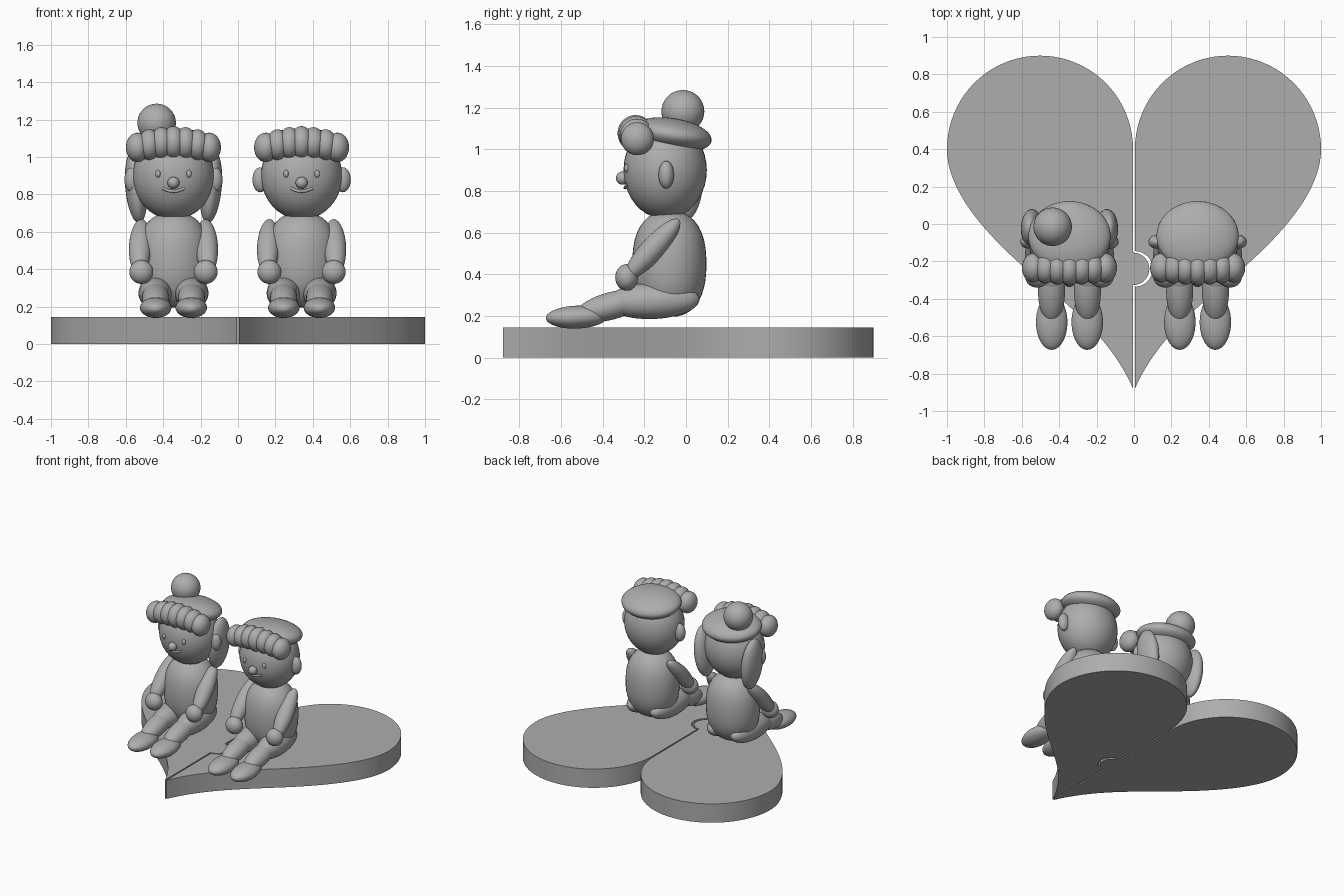
import bpy
import bmesh
from math import sin, cos, pi, radians
from mathutils import Vector
from mathutils.geometry import interpolate_bezier

if "Cube" in bpy.data.objects:
    bpy.data.objects.remove(bpy.data.objects["Cube"], do_unlink=True)

grey = bpy.data.materials.new("plain grey")
grey.use_nodes = True
colour = (0.42, 0.42, 0.42, 1)
grey.diffuse_color = colour
grey.node_tree.nodes["Principled BSDF"].inputs["Base Color"].default_value = colour


def ellipsoid(name, loc, radii, tilt=0, lean=0, segs=40):
    """Smooth ellipsoid; tilt turns it about x, lean about y (degrees)."""
    bpy.ops.mesh.primitive_uv_sphere_add(segments=segs, ring_count=segs // 2, radius=1, location=loc)
    ob = bpy.context.object
    ob.name = name
    ob.scale = radii
    ob.rotation_euler = (radians(tilt), radians(lean), 0)
    ob.data.materials.append(grey)
    bpy.ops.object.shade_smooth()
    return ob


def smile(name, cx):
    """Thin curved tube for the mouth."""
    cu = bpy.data.curves.new(name, "CURVE")
    cu.dimensions = "3D"
    cu.bevel_depth = 0.008
    cu.bevel_resolution = 3
    cu.use_fill_caps = True
    sp = cu.splines.new("POLY")
    n = 12
    sp.points.add(n)
    for i, p in enumerate(sp.points):
        t = 2 * i / n - 1
        p.co = (cx + 0.058 * t, -0.292 + 0.012 * t * t, 0.816 + 0.018 * t * t, 1)
    cu.materials.append(grey)
    bpy.context.collection.objects.link(bpy.data.objects.new(name, cu))


def heart_half(name, side):
    """Half heart slab; the right-hand one has a socket, the other a tab."""
    gap, joint_y = 0.005, -0.24
    bulge, r = (1, 0.095) if side > 0 else (-1, 0.087)
    pts = [(gap, -0.88)]
    for i in range(17):
        a = -pi / 2 + pi * i / 16
        pts.append((gap + bulge * r * cos(a), joint_y + r * sin(a)))
    for i in range(41):
        a = pi - pi * i / 40
        pts.append((0.5025 + 0.4975 * cos(a), 0.4 + 0.5 * sin(a)))
    outer = [(1, 0.4), (1, 0.18), (0.8, -0.05), (0.55, -0.265)]
    lower = [(0.55, -0.265), (0.32, -0.46), (0.12, -0.62), (gap, -0.88)]
    for ctrl in (outer, lower):
        curve = interpolate_bezier(*[Vector((x, y, 0)) for x, y in ctrl], 20)
        pts += [(p.x, p.y) for p in curve[1:]]
    pts.pop()
    bm = bmesh.new()
    face = bm.faces.new([bm.verts.new((side * x, y, 0)) for x, y in pts])
    res = bmesh.ops.extrude_face_region(bm, geom=[face])
    top = [v for v in res["geom"] if isinstance(v, bmesh.types.BMVert)]
    bmesh.ops.translate(bm, verts=top, vec=(0, 0, 0.145))
    bmesh.ops.recalc_face_normals(bm, faces=bm.faces)
    me = bpy.data.meshes.new(name)
    bm.to_mesh(me)
    bm.free()
    me.materials.append(grey)
    ob = bpy.data.objects.new(name, me)
    bpy.context.collection.objects.link(ob)
    bpy.ops.object.select_all(action="DESELECT")
    ob.select_set(True)
    bpy.context.view_layer.objects.active = ob
    bpy.ops.object.shade_smooth_by_angle(angle=radians(30))


def figure(who, cx):
    # Torso: a sphere squared off a little towards its ends
    torso = ellipsoid(who + "_torso", (cx, -0.08, 0.45), (0.195, 0.178, 0.255))
    for v in torso.data.vertices:
        flat = (v.co.x ** 2 + v.co.y ** 2) ** 0.5
        if flat > 0.001:
            k = max(0, 1 - abs(v.co.z) ** 2.4) ** (1 / 2.4) / flat
            v.co.x *= k
            v.co.y *= k

    # Head, nose and mouth
    ellipsoid(who + "_head", (cx, -0.1, 0.9), (0.217, 0.2, 0.235))
    ellipsoid(who + "_nose", (cx, -0.305, 0.862), (0.032, 0.032, 0.032), segs=24)
    smile(who + "_mouth", cx)

    # Cap, lower at the back, with a row of curls in front
    ellipsoid(who + "_cap", (cx, -0.065, 1.07), (0.22, 0.19, 0.08), tilt=-9)
    for i in range(-3, 4):
        t = abs(i) / 3
        ellipsoid(f"{who}_curl_{i + 4}", (cx + 0.064 * i, -0.242 + 0.008 * t, 1.077 - 0.026 * t * t),
                  (0.062, 0.087 - 0.008 * t, 0.088 - 0.009 * t), segs=28)

    # Paired parts
    for s, side in ((1, "left"), (-1, "right")):
        name = f"{who}_{side}_"
        ellipsoid(name + "eye", (cx + s * 0.083, -0.285, 0.91), (0.014, 0.012, 0.02), segs=20)
        ellipsoid(name + "ear", (cx + s * 0.22, -0.095, 0.878), (0.043, 0.037, 0.067), segs=28)
        ellipsoid(name + "arm", (cx + s * 0.178, -0.162, 0.52), (0.06, 0.056, 0.192), tilt=-42, lean=-s * 3)
        ellipsoid(name + "hand", (cx + s * 0.172, -0.285, 0.385), (0.064, 0.055, 0.064), segs=28)
        ellipsoid(name + "thigh", (cx + s * 0.097, -0.16, 0.272), (0.09, 0.225, 0.087), tilt=2)
        ellipsoid(name + "shin", (cx + s * 0.096, -0.36, 0.248), (0.072, 0.175, 0.066), tilt=15)
        ellipsoid(name + "foot", (cx + s * 0.095, -0.525, 0.194), (0.084, 0.148, 0.055), tilt=2)


heart_half("heart_base_left", 1)
heart_half("heart_base_right", -1)
girl_x, boy_x = -0.345, 0.34
figure("girl", girl_x)
figure("boy", boy_x)

# Long hair and pompom for the girl
for s, side in ((1, "left"), (-1, "right")):
    ellipsoid(f"girl_{side}_hair", (girl_x + s * 0.2, -0.025, 0.84), (0.058, 0.105, 0.195), lean=s * 5)
ellipsoid("girl_pompom", (-0.435, -0.015, 1.182), (0.103, 0.103, 0.103))
